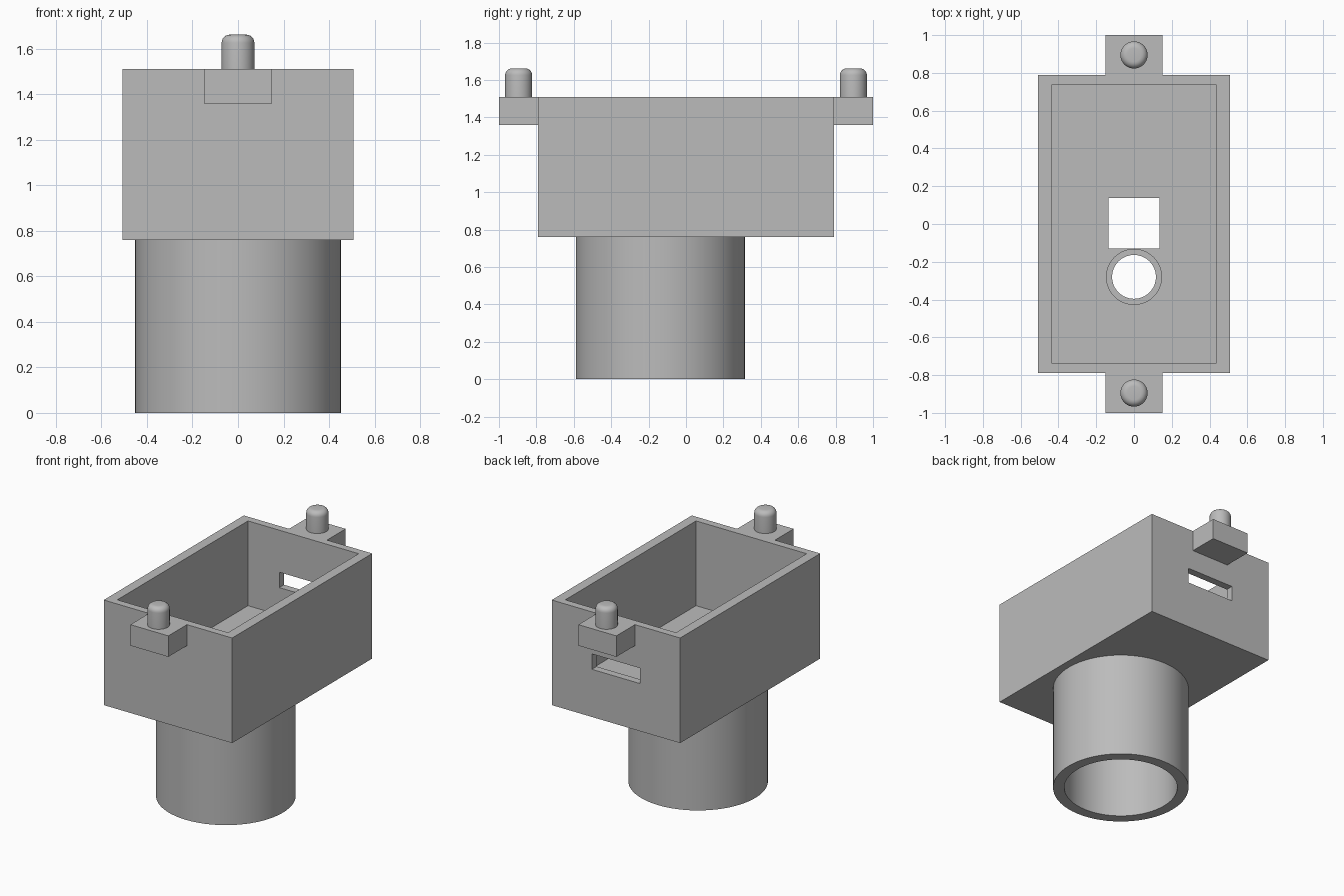
import bpy, math

if "Cube" in bpy.data.objects:
    bpy.data.objects.remove(bpy.data.objects["Cube"])

grey = bpy.data.materials.new("plain grey")
grey.diffuse_color = (0.5, 0.5, 0.5, 1)
grey.use_nodes = True
grey.node_tree.nodes["Principled BSDF"].inputs["Base Color"].default_value = grey.diffuse_color


def box(name, x0, x1, y0, y1, z0, z1):
    bpy.ops.mesh.primitive_cube_add(
        size=1, location=((x0 + x1) / 2, (y0 + y1) / 2, (z0 + z1) / 2))
    ob = bpy.context.object
    ob.name = name
    ob.scale = (x1 - x0, y1 - y0, z1 - z0)
    bpy.ops.object.transform_apply(location=False, rotation=False, scale=True)
    ob.data.materials.append(grey)
    return ob


def cylinder(name, r, y, z0, z1, sides=64):
    bpy.ops.mesh.primitive_cylinder_add(
        vertices=sides, radius=r, depth=z1 - z0, location=(0, y, (z0 + z1) / 2))
    ob = bpy.context.object
    ob.name = name
    ob.data.materials.append(grey)
    return ob


def combine(target, tool, operation):
    """Apply a boolean and remove the tool object."""
    bpy.context.view_layer.objects.active = target
    mod = target.modifiers.new("boolean", 'BOOLEAN')
    mod.object, mod.operation, mod.solver = tool, operation, 'EXACT'
    bpy.ops.object.modifier_apply(modifier=mod.name)
    bpy.data.objects.remove(tool)


def smooth(ob):
    bpy.ops.object.select_all(action='DESELECT')
    ob.select_set(True)
    bpy.context.view_layer.objects.active = ob
    bpy.ops.object.shade_smooth_by_angle(angle=math.radians(30))


BOTTOM, FLOOR, TOP = 0.76, 0.905, 1.51
TUBE_Y, HOLE_Y = -0.137, -0.28

# Open-topped housing with end tabs
housing = box("housing", -0.507, 0.507, -0.79, 0.79, BOTTOM, TOP)
for s in (-1, 1):
    y0, y1 = sorted((s * 0.76, s * 1.0))
    combine(housing, box("tab", -0.15, 0.15, y0, y1, 1.36, TOP), 'UNION')
combine(housing, box("cavity", -0.437, 0.437, -0.737, 0.737, FLOOR, 1.8), 'DIFFERENCE')

# Cable slot in the back wall, square and stepped round holes in the floor
combine(housing, box("slot", -0.19, 0.19, 0.65, 0.9, 1.10, 1.21), 'DIFFERENCE')
combine(housing, box("square_hole", -0.135, 0.135, -0.13, 0.138, 0.6, 1.0), 'DIFFERENCE')
combine(housing, cylinder("round_hole", 0.116, HOLE_Y, 0.6, 1.0), 'DIFFERENCE')
combine(housing, cylinder("counterbore", 0.146, HOLE_Y, 0.83, 1.0), 'DIFFERENCE')
smooth(housing)

# Hollow tube below the housing
tube = cylinder("tube", 0.452, TUBE_Y, 0, BOTTOM)
combine(tube, cylinder("bore", 0.377, TUBE_Y, -0.1, BOTTOM + 0.1), 'DIFFERENCE')
smooth(tube)

# Round-topped pegs on the tabs
for s, name in ((-1, "front_peg"), (1, "back_peg")):
    peg = cylinder(name, 0.072, s * 0.895, TOP, 1.662, 40)
    mod = peg.modifiers.new("rounded_top", 'BEVEL')
    mod.width, mod.segments, mod.limit_method = 0.036, 6, 'WEIGHT'
    weights = peg.data.attributes.new("bevel_weight_edge", 'FLOAT', 'EDGE')
    for e in peg.data.edges:
        if all(peg.data.vertices[v].co.z > 0 for v in e.vertices):
            weights.data[e.index].value = 1
    bpy.ops.object.modifier_apply(modifier=mod.name)
    smooth(peg)
